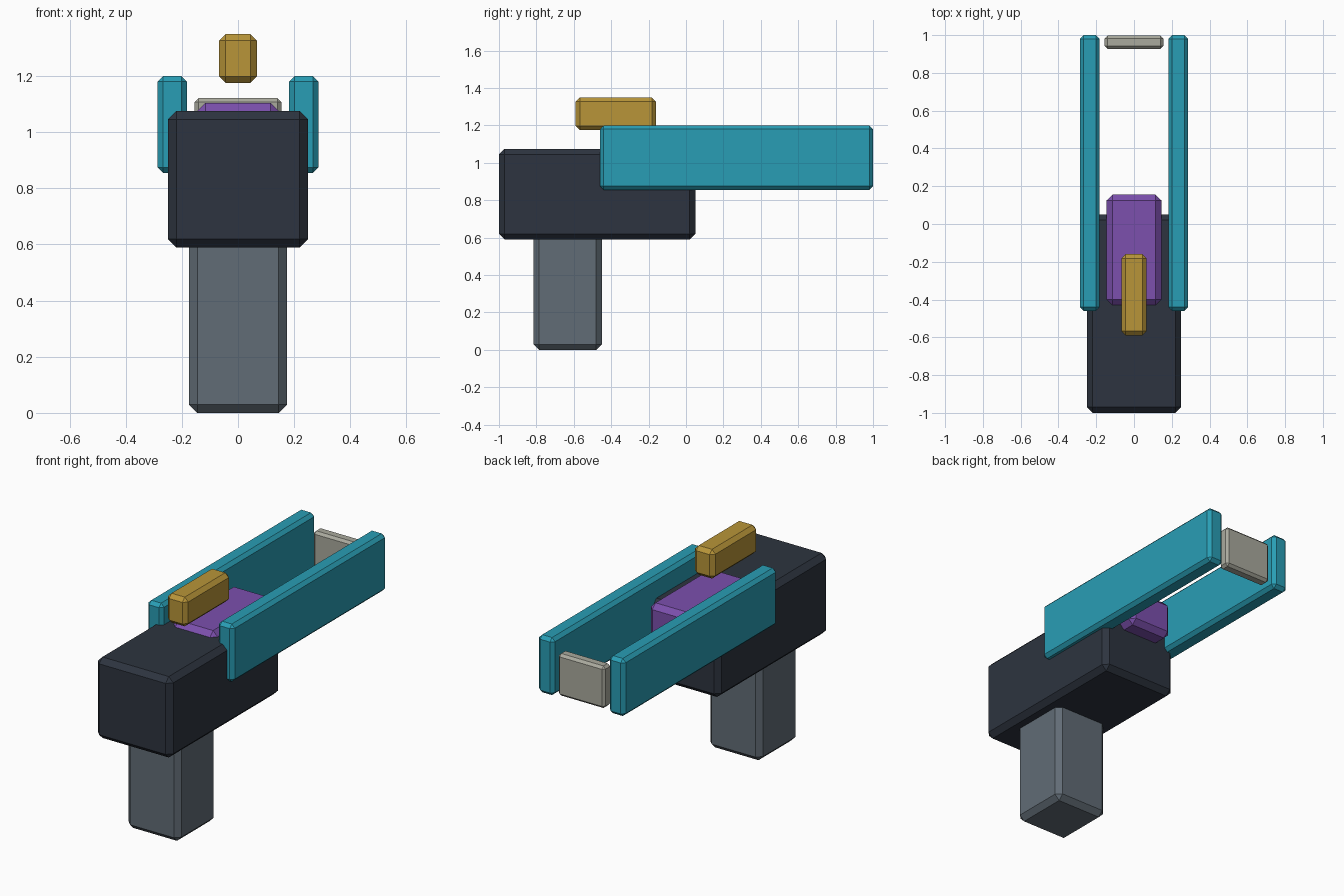
import bpy

if "Cube" in bpy.data.objects:
    bpy.data.objects.remove(bpy.data.objects["Cube"])


def material(name, rgb):
    m = bpy.data.materials.new(name)
    m.diffuse_color = (*rgb, 1)
    m.use_nodes = True
    m.node_tree.nodes["Principled BSDF"].inputs["Base Color"].default_value = m.diffuse_color
    return m


def box(name, x, y, z, bevel, mat):
    """Chamfered box from (min, max) ranges on each axis."""
    ranges = (x, y, z)
    bpy.ops.mesh.primitive_cube_add(size=1, location=[(a + b) / 2 for a, b in ranges])
    ob = bpy.context.object
    ob.name = name
    ob.scale = [b - a for a, b in ranges]
    bpy.ops.object.transform_apply(location=False, rotation=False, scale=True)
    mod = ob.modifiers.new("chamfer", 'BEVEL')
    mod.width = bevel
    mod.segments = 1
    ob.data.materials.append(mat)
    return ob


dark = material("dark_shell", (0.026, 0.034, 0.05))
slate = material("slate", (0.12, 0.15, 0.18))
teal = material("teal", (0.022, 0.34, 0.46))
purple = material("purple", (0.2, 0.08, 0.42))
gold = material("gold", (0.48, 0.3, 0.04))
pale = material("pale_grey", (0.4, 0.4, 0.34))

# Main housing and handle
box("body", (-0.25, 0.25), (-1.0, 0.05), (0.59, 1.075), 0.03, dark)
box("grip", (-0.175, 0.175), (-0.815, -0.45), (0.0, 0.63), 0.03, slate)

# Pair of long side rails
for side, x in (("left", (-0.287, -0.182)), ("right", (0.182, 0.287))):
    box(side + "_rail", x, (-0.46, 1.0), (0.855, 1.2), 0.02, teal)

# Energy core between the rails, sight above, plate at the muzzle
box("core", (-0.145, 0.145), (-0.43, 0.155), (0.88, 1.105), 0.03, purple)
box("sight", (-0.067, 0.067), (-0.59, -0.16), (1.175, 1.35), 0.023, gold)
box("muzzle_plate", (-0.155, 0.155), (0.927, 0.997), (0.87, 1.122), 0.015, pale)
